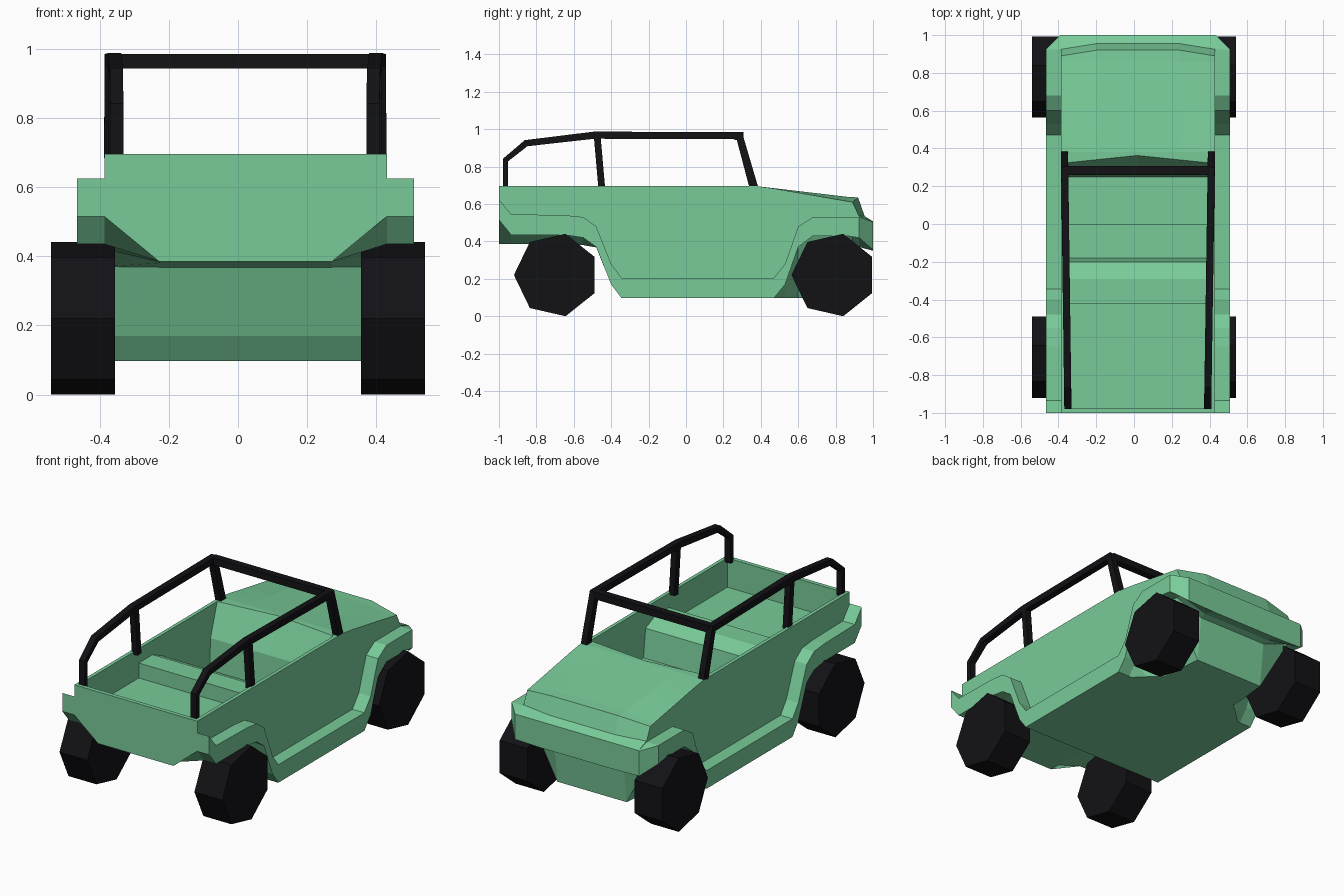
import bpy, bmesh, math
from mathutils import Vector

if "Cube" in bpy.data.objects:
    bpy.data.objects.remove(bpy.data.objects["Cube"])

XC = 0.022  # body centre line


def material(name, rgb):
    m = bpy.data.materials.new(name)
    m.diffuse_color = (*rgb, 1)
    m.use_nodes = True
    m.node_tree.nodes["Principled BSDF"].inputs["Base Color"].default_value = m.diffuse_color
    return m


GREEN = material("green_paint", (0.19, 0.6, 0.32))
BLACK = material("black", (0.006, 0.006, 0.008))


def loft(name, rings, mat):
    """Skin a list of closed rings and cap both ends."""
    bm = bmesh.new()
    vs = [[bm.verts.new(p) for p in r] for r in rings]
    n = len(rings[0])
    for a, b in zip(vs, vs[1:]):
        for i in range(n):
            j = (i + 1) % n
            bm.faces.new((a[i], a[j], b[j], b[i]))
    bm.faces.new(vs[0][::-1])
    bm.faces.new(vs[-1])
    bmesh.ops.recalc_face_normals(bm, faces=bm.faces)
    me = bpy.data.meshes.new(name)
    bm.to_mesh(me)
    bm.free()
    ob = bpy.data.objects.new(name, me)
    bpy.context.collection.objects.link(ob)
    me.materials.append(mat)
    return ob


def lerp(y, y0, z0, y1, z1):
    t = min(max((y - y0) / (y1 - y0), 0), 1)
    return z0 + (z1 - z0) * t


# Body: cross-sections along y
# y, flare top, flare bottom, belly z, belly half width
STATIONS = [
    (-1.0, .625, .515, .385, .25), (-.935, .545, .435, .385, .25),
    (-.65, .54, .435, .385, .25), (-.55, .53, .42, .38, .25),
    (-.48, .48, .37, .368, .25), (-.40, .28, .17, .17, .38),
    (-.345, .205, .097, .097, .39), (.38, .205, .097, .097, .39),
    (.47, .205, .097, .097, .39), (.53, .28, .17, .097, .33),
    (.60, .48, .37, .097, .25), (.68, .53, .43, .097, .25),
    (.86, .53, .43, .097, .23), (.89, .53, .425, .36, .23),
    (.925, .53, .42, .37, .23), (1.0, .505, .355, .35, .23),
]


def section(y, ft, fb, zm, xm):
    zs = lerp(y, .40, .695, .89, .61)      # hood edge height
    zc = lerp(y, .38, .695, .89, .635)     # hood middle height
    xf, dy = .487, 0
    if y > .99:
        zs = zc = .507
        xf = .412
    elif y > .9:
        zs = zc = .535
    if .88 < y < .99:
        dy = .03                           # nose bows forward
    half = [(.22, zc, dy), (.408, zs, 0), (.408, ft, 0), (xf, ft, 0),
            (xf, fb, 0), (.408, fb, 0), (xm, zm, 0)]
    right = [(XC + x, y + d, z) for x, z, d in half]
    left = [(XC - x, y + d, z) for x, z, d in reversed(half)]
    return right + left


body = loft("body", [section(*s) for s in STATIONS], GREEN)

# Cabin: stepped side profile cut out of the body
CABIN = [(-.975, .9), (-.975, .52), (-.42, .52), (-.42, .61), (-.29, .61),
         (-.20, .57), (-.18, .40), (0, .40), (0, .30), (.25, .30),
         (.26, .50), (.325, .70), (.325, .9)]
rings = []
for x, bow in ((-.386, 0), (0, .04), (.386, 0)):
    rings.append([(XC + x, y + (bow if y > .3 else 0), z) for y, z in CABIN])
cutter = loft("cabin_cutter", rings, GREEN)
cutter.hide_render = True
mod = body.modifiers.new("cabin", 'BOOLEAN')
mod.operation, mod.object, mod.solver = 'DIFFERENCE', cutter, 'EXACT'
bpy.context.view_layer.objects.active = body
bpy.ops.object.modifier_apply(modifier="cabin")
bpy.data.objects.remove(cutter)


# Roll cage: square bars with mitred bends in the yz plane
def bar(name, path, r, xfun, w=.019):
    pts = [Vector(p) for p in path]
    rings = []
    for i, p in enumerate(pts):
        d0 = (p - pts[i - 1]).normalized() if i else None
        d1 = (pts[i + 1] - p).normalized() if i < len(pts) - 1 else None
        d0, d1 = d0 or d1, d1 or d0
        t = (d0 + d1).normalized()
        off = Vector((-t.y, t.x)) * r[i] / t.dot(d0)
        x = xfun(p.x)
        rings.append([(x + sx * w, *(p + s * off))
                      for sx, s in ((-1, -1), (1, -1), (1, 1), (-1, 1))])
    return loft(name, rings, BLACK)


SIDE = [(-.965, .68), (-.965, .835), (-.855, .925), (-.49, .968),
        (.285, .965), (.362, .69)]
SIDE_R = [.014, .014, .017, .019, .019, .023]
for side, x0, x1 in (("left", -.35, -.368), ("right", .39, .410)):
    fx = lambda y, a=x0, b=x1: lerp(y, -.97, a, .37, b)
    bar(side + "_roll_bar", SIDE, SIDE_R, fx)
    bar(side + "_middle_post", [(-.475, .965), (-.45, .68)], [.018] * 2, fx)

# Cross bar over the windscreen
loft("cross_bar", [[(x, .285 + a * .022, .963 + b * .021)
                    for a, b in ((-1, -1), (1, -1), (1, 1), (-1, 1))]
                   for x in (-.365, .405)], BLACK)

# Wheels: seven-sided drums
for end, yc in (("rear", -.694), ("front", .79)):
    for side, s in (("left", -1), ("right", 1)):
        ring = [(yc - .226 * math.cos(i * math.tau / 7),
                 .2203 + .226 * math.sin(i * math.tau / 7)) for i in range(7)]
        loft(f"{end}_{side}_wheel",
             [[(s * x, y, z) for y, z in ring] for x in (.355, .54)], BLACK)
